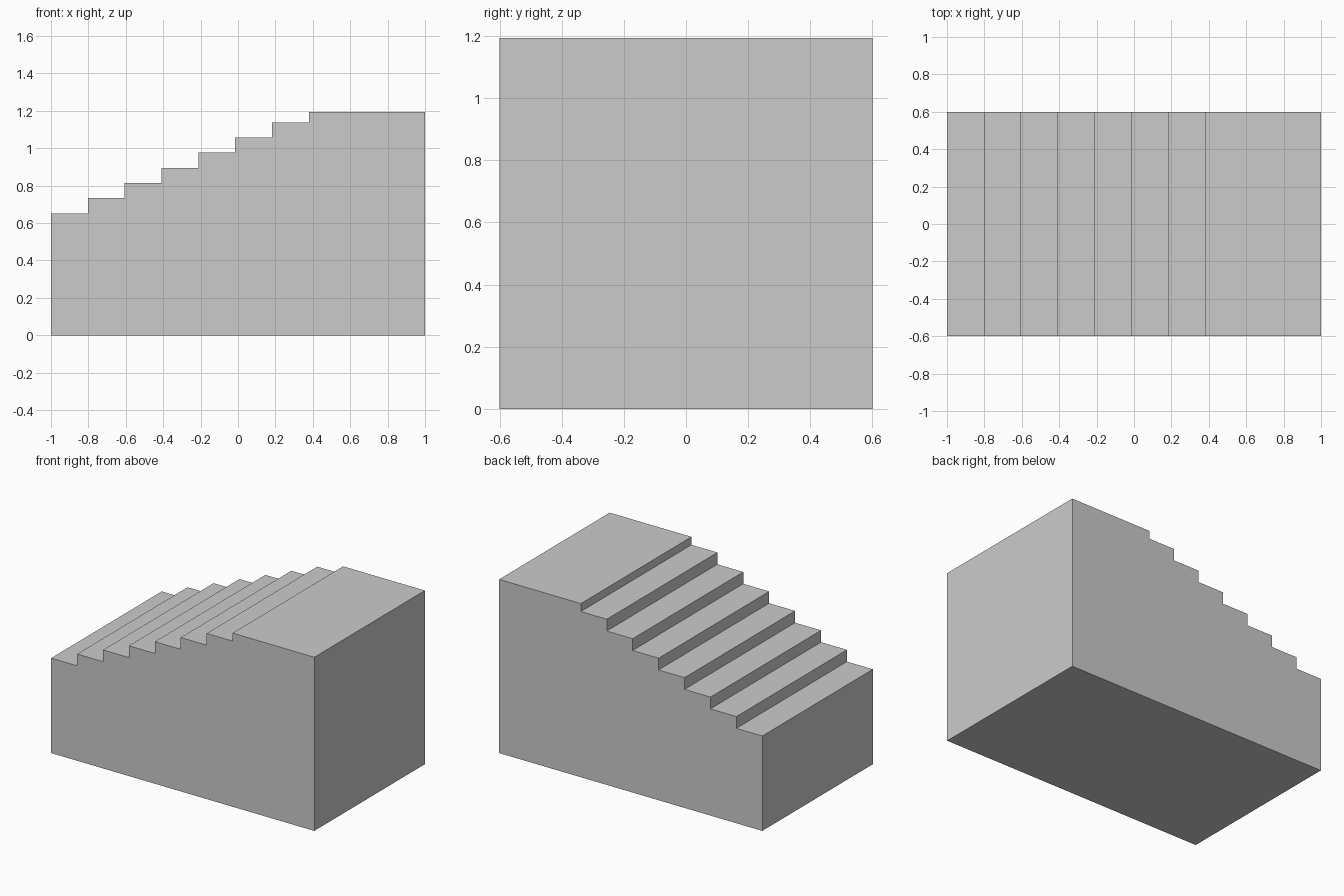
import bpy
import bmesh

if "Cube" in bpy.data.objects:
    bpy.data.objects.remove(bpy.data.objects["Cube"])

STEPS = 7
TREAD = 0.197
RISE = 0.081
FIRST_TREAD_Z = 0.652
LANDING_Z = 1.193
HALF_LENGTH = 1.0
HALF_DEPTH = 0.6

# Side profile: base, landing, then the steps
profile = [(-HALF_LENGTH, 0), (HALF_LENGTH, 0), (HALF_LENGTH, LANDING_Z)]
upper_z = LANDING_Z
for i in reversed(range(STEPS)):
    x = -HALF_LENGTH + TREAD * (i + 1)
    z = FIRST_TREAD_Z + RISE * i
    profile += [(x, upper_z), (x, z)]
    upper_z = z
profile.append((-HALF_LENGTH, upper_z))

# Solid stair block extruded from front to back
bm = bmesh.new()
front = bm.faces.new([bm.verts.new((x, -HALF_DEPTH, z)) for x, z in profile])
result = bmesh.ops.extrude_face_region(bm, geom=[front], use_keep_orig=True)
moved = [v for v in result["geom"] if isinstance(v, bmesh.types.BMVert)]
bmesh.ops.translate(bm, verts=moved, vec=(0, 2 * HALF_DEPTH, 0))
bmesh.ops.recalc_face_normals(bm, faces=bm.faces[:])

mesh = bpy.data.meshes.new("stair_block")
bm.to_mesh(mesh)
bm.free()
stairs = bpy.data.objects.new("stair_block", mesh)
bpy.context.collection.objects.link(stairs)
